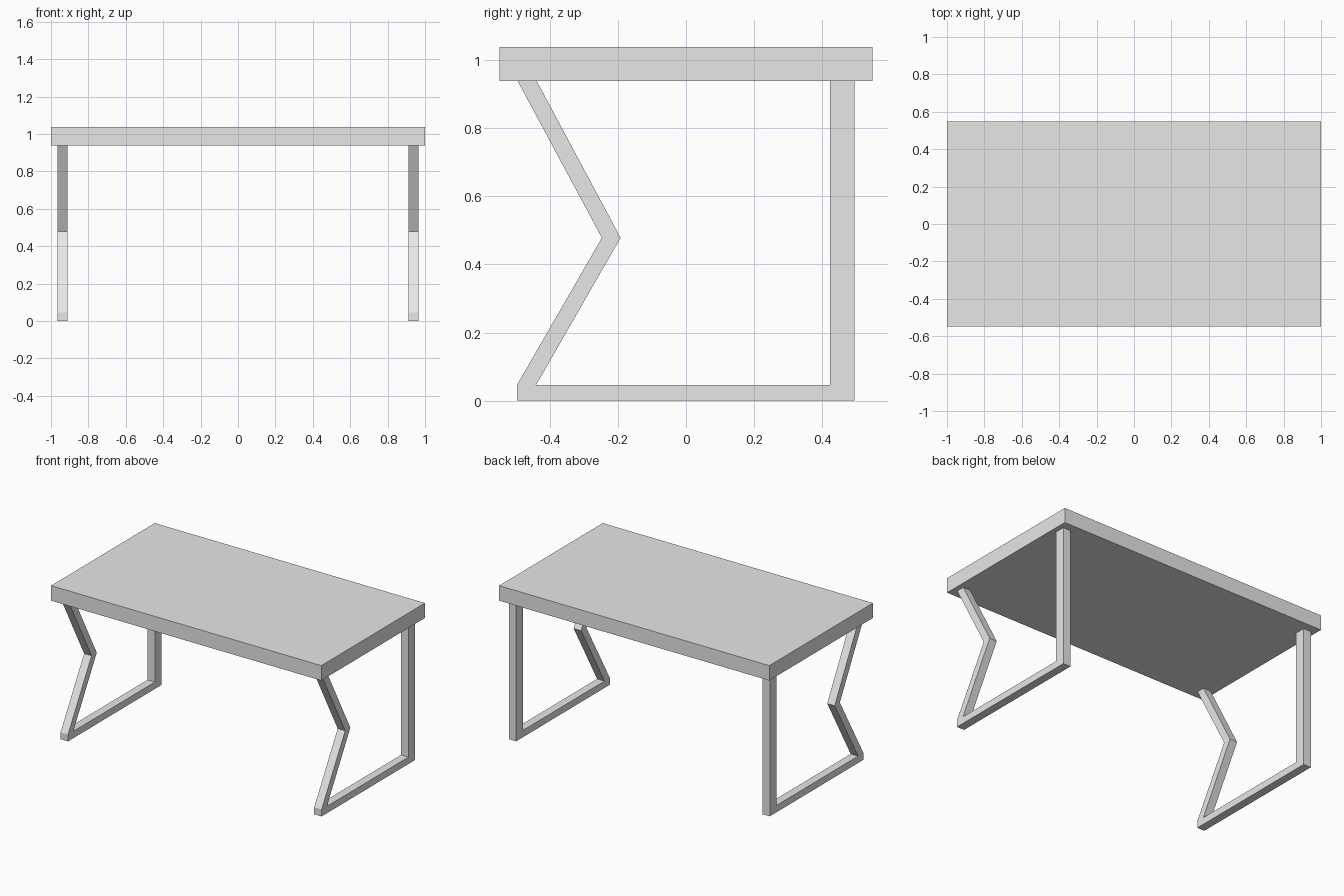
import bpy
import bmesh

default_cube = bpy.data.objects.get("Cube")
if default_cube:
    bpy.data.objects.remove(default_cube, do_unlink=True)

# Shared material
grey = bpy.data.materials.new("light grey")
grey.use_nodes = True
colour = (0.8, 0.8, 0.8, 1)
grey.diffuse_color = colour
for node in grey.node_tree.nodes:
    if node.type == "BSDF_PRINCIPLED":
        node.inputs["Base Color"].default_value = colour

TOP_Z = 1.038
UNDERSIDE_Z = 0.938


def extruded_part(name, profile, x_min, x_max):
    """Extrude a (y, z) profile along x into a flat-shaded solid."""
    bm = bmesh.new()
    face = bm.faces.new([bm.verts.new((x_min, y, z)) for y, z in profile])
    result = bmesh.ops.extrude_face_region(bm, geom=[face], use_keep_orig=True)
    moved = [v for v in result["geom"] if isinstance(v, bmesh.types.BMVert)]
    bmesh.ops.translate(bm, verts=moved, vec=(x_max - x_min, 0, 0))
    bmesh.ops.recalc_face_normals(bm, faces=bm.faces)
    mesh = bpy.data.meshes.new(name)
    bm.to_mesh(mesh)
    bm.free()
    mesh.materials.append(grey)
    obj = bpy.data.objects.new(name, mesh)
    bpy.context.collection.objects.link(obj)
    return obj


# Tabletop slab
half_depth = 0.548
extruded_part("tabletop", [(-half_depth, UNDERSIDE_Z), (half_depth, UNDERSIDE_Z),
                           (half_depth, TOP_Z), (-half_depth, TOP_Z)], -1, 1)

# Leg frame: straight rear post, floor rail and kinked front leg
leg_profile = [
    (-0.496, 0), (0.494, 0), (0.494, UNDERSIDE_Z), (0.423, UNDERSIDE_Z),
    (0.423, 0.046), (-0.44, 0.046), (-0.192, 0.478), (-0.438, UNDERSIDE_Z),
    (-0.494, UNDERSIDE_Z), (-0.247, 0.478), (-0.496, 0.046),
]
INNER_X, OUTER_X = 0.911, 0.966
extruded_part("left_leg_frame", leg_profile, INNER_X, OUTER_X)
extruded_part("right_leg_frame", leg_profile, -OUTER_X, -INNER_X)
